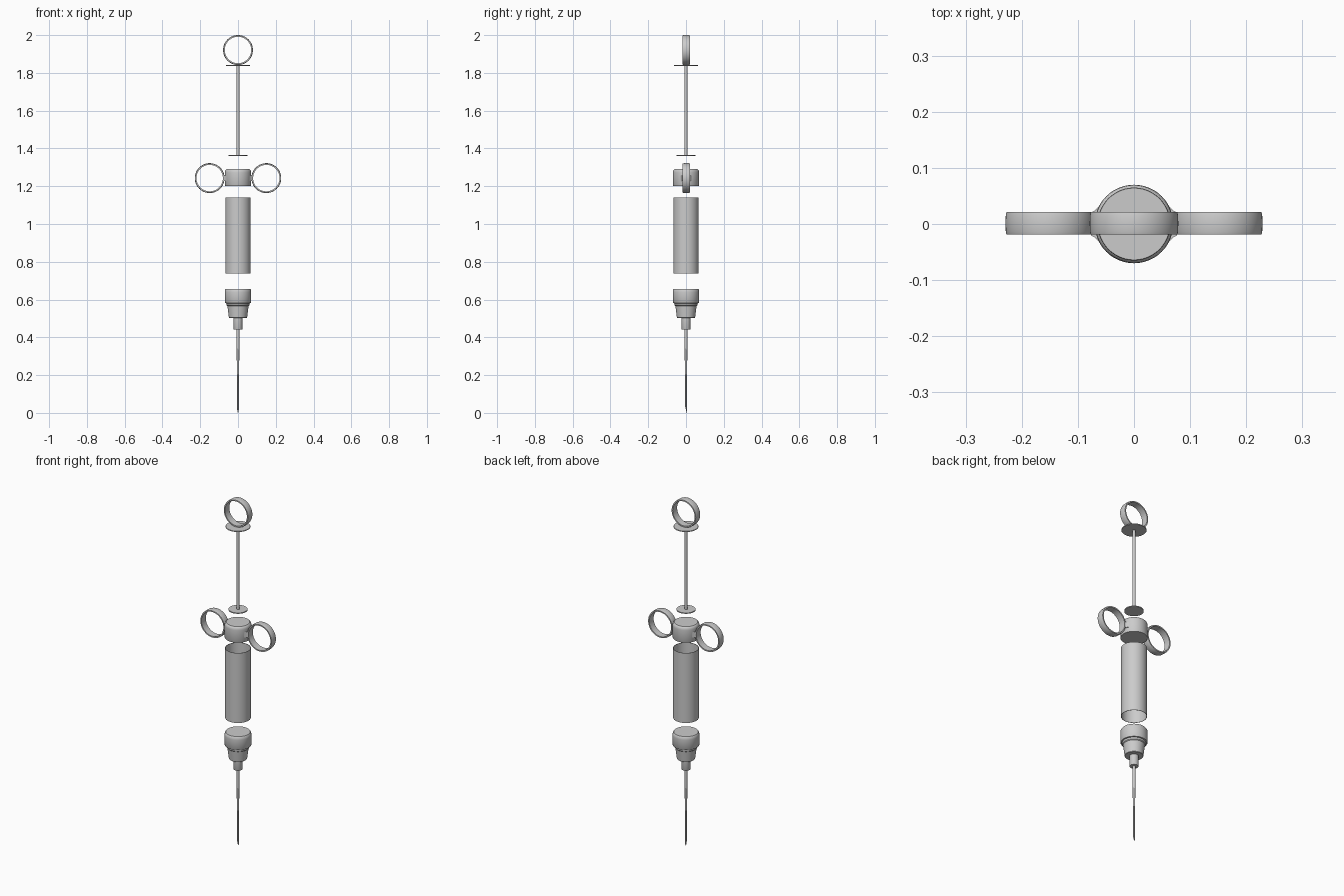
import bpy, bmesh, math
from mathutils import Matrix, Vector

if "Cube" in bpy.data.objects:
    bpy.data.objects.remove(bpy.data.objects["Cube"])


def finish(name, bm, matrix=None):
    bmesh.ops.recalc_face_normals(bm, faces=bm.faces[:])
    mesh = bpy.data.meshes.new(name)
    if matrix:
        bm.transform(matrix)
    bm.to_mesh(mesh)
    bm.free()
    obj = bpy.data.objects.new(name, mesh)
    bpy.context.collection.objects.link(obj)
    bpy.ops.object.select_all(action='DESELECT')
    obj.select_set(True)
    bpy.context.view_layer.objects.active = obj
    bpy.ops.object.shade_smooth_by_angle(angle=math.radians(35))
    return obj


def lathe(name, profile, sides=48, loop=False, matrix=None, tip=0.0):
    """Revolve (radius, z) points about z; capped ends, or a closed loop section."""
    bm = bmesh.new()
    rings = []
    for r, z in profile:
        rings.append([bm.verts.new((r * math.cos(2 * math.pi * i / sides),
                                    r * math.sin(2 * math.pi * i / sides), z))
                      for i in range(sides)])
    pairs = list(zip(rings, rings[1:]))
    if loop:
        pairs.append((rings[-1], rings[0]))
    for a, b in pairs:
        for i in range(sides):
            j = (i + 1) % sides
            bm.faces.new((a[i], a[j], b[j], b[i]))
    if not loop:
        bm.faces.new(rings[0])
        bm.faces.new(rings[-1])
    # slanted needle point
    if tip:
        r0 = profile[0][0]
        for v in rings[0]:
            v.co.z += tip * (r0 - v.co.y) / (2 * r0)
    return finish(name, bm, matrix)


def finger_ring(name, x, z):
    section = [(0.070, -0.020), (0.077, -0.020), (0.0785, -0.015), (0.079, 0),
               (0.0785, 0.015), (0.077, 0.020), (0.070, 0.020)]
    m = Matrix.Translation((x, 0.001, z)) @ Matrix.Rotation(math.pi / 2, 4, 'X')
    return lathe(name, section, 64, True, m)


# plunger: thumb ring, thumb plate, rod and piston disc
finger_ring("thumb_ring", 0, 1.921)
lathe("thumb_plate", [(0.064, 1.837), (0.065, 1.839), (0.064, 1.842)])
lathe("plunger_rod", [(0.008, 1.362), (0.008, 1.839)], 24)
lathe("piston_disc", [(0.050, 1.359), (0.050, 1.364)])

# grip collar with two finger rings and blended lugs
lathe("grip_collar", [(0.069, 1.201), (0.070, 1.203), (0.070, 1.272),
                      (0.069, 1.280), (0.066, 1.286), (0.061, 1.290)])
for side, s in (("left", -1), ("right", 1)):
    finger_ring(side + "_finger_ring", s * 0.150, 1.243)
    bm = bmesh.new()
    half = [(0.056, 0.040), (0.064, 0.030), (0.070, 0.024), (0.077, 0.020)]
    plan = half + [(x, -y) for x, y in reversed(half)]
    face = bm.faces.new([bm.verts.new((s * x, y, 1.228)) for x, y in plan])
    ext = bmesh.ops.extrude_face_region(bm, geom=[face])
    bmesh.ops.translate(bm, vec=Vector((0, 0, 0.030)),
                        verts=[g for g in ext["geom"] if isinstance(g, bmesh.types.BMVert)])
    finish(side + "_lug", bm)

# open barrel tube
lathe("barrel", [(0.065, 0.737), (0.067, 0.737), (0.067, 1.140), (0.065, 1.140)], 64, True)

# front cap stepping down to the needle hub
lathe("front_cap", [(0.046, 0.502), (0.048, 0.504), (0.056, 0.566), (0.060, 0.570),
                    (0.061, 0.580), (0.068, 0.581), (0.070, 0.584), (0.070, 0.640),
                    (0.069, 0.650), (0.064, 0.657)])
lathe("needle_hub", [(0.023, 0.441), (0.024, 0.443), (0.024, 0.506)], 32)

# needle: thick shaft and fine pointed tip
lathe("needle_shaft", [(0.006, 0.204), (0.008, 0.442)], 24)
lathe("needle_tip", [(0.004, 0.0), (0.004, 0.206)], 16, tip=0.03)
